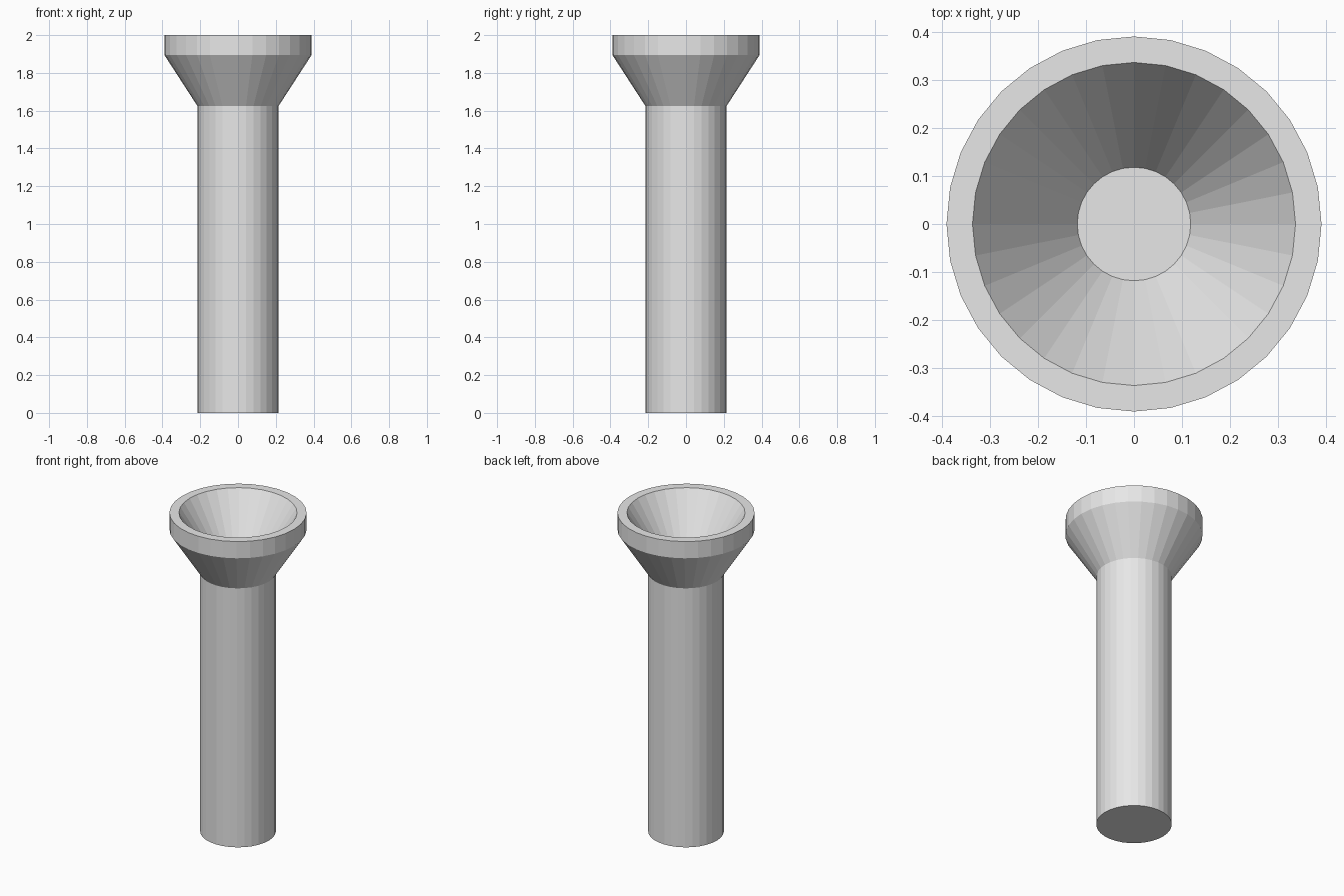
import bpy
import bmesh

cube = bpy.data.objects.get("Cube")
if cube:
    bpy.data.objects.remove(cube, do_unlink=True)

SIDES = 32

grey = bpy.data.materials.new("light_grey")
grey.use_nodes = True
colour = (0.8, 0.8, 0.8, 1.0)
grey.diffuse_color = colour
grey.node_tree.nodes["Principled BSDF"].inputs["Base Color"].default_value = colour

# Radius and height of each ring, from the base up and down into the bowl
profile = [
    (0.215, 0.0),    # base of handle
    (0.215, 1.625),  # top of handle
    (0.39, 1.895),   # end of flare
    (0.39, 2.0),     # outer rim
    (0.336, 2.0),    # inner rim
    (0.118, 1.66),   # bowl floor
]


def lathe(name, rings, material):
    """Stack rings of vertices, join them with quads and cap both ends."""
    bm = bmesh.new()
    loops = []
    for radius, height in rings:
        loop = bmesh.ops.create_circle(bm, segments=SIDES, radius=radius)["verts"]
        for v in loop:
            v.co.z = height
        loops.append(loop)
    for low, high in zip(loops, loops[1:]):
        for i in range(SIDES):
            j = (i + 1) % SIDES
            bm.faces.new((low[i], low[j], high[j], high[i]))
    bm.faces.new(loops[0])
    bm.faces.new(loops[-1])
    bmesh.ops.recalc_face_normals(bm, faces=bm.faces)
    mesh = bpy.data.meshes.new(name)
    bm.to_mesh(mesh)
    bm.free()
    mesh.materials.append(material)
    obj = bpy.data.objects.new(name, mesh)
    bpy.context.collection.objects.link(obj)
    return obj


# Handle, flared head and hollow bowl as one faceted body
lathe("torch_body", profile, grey)
